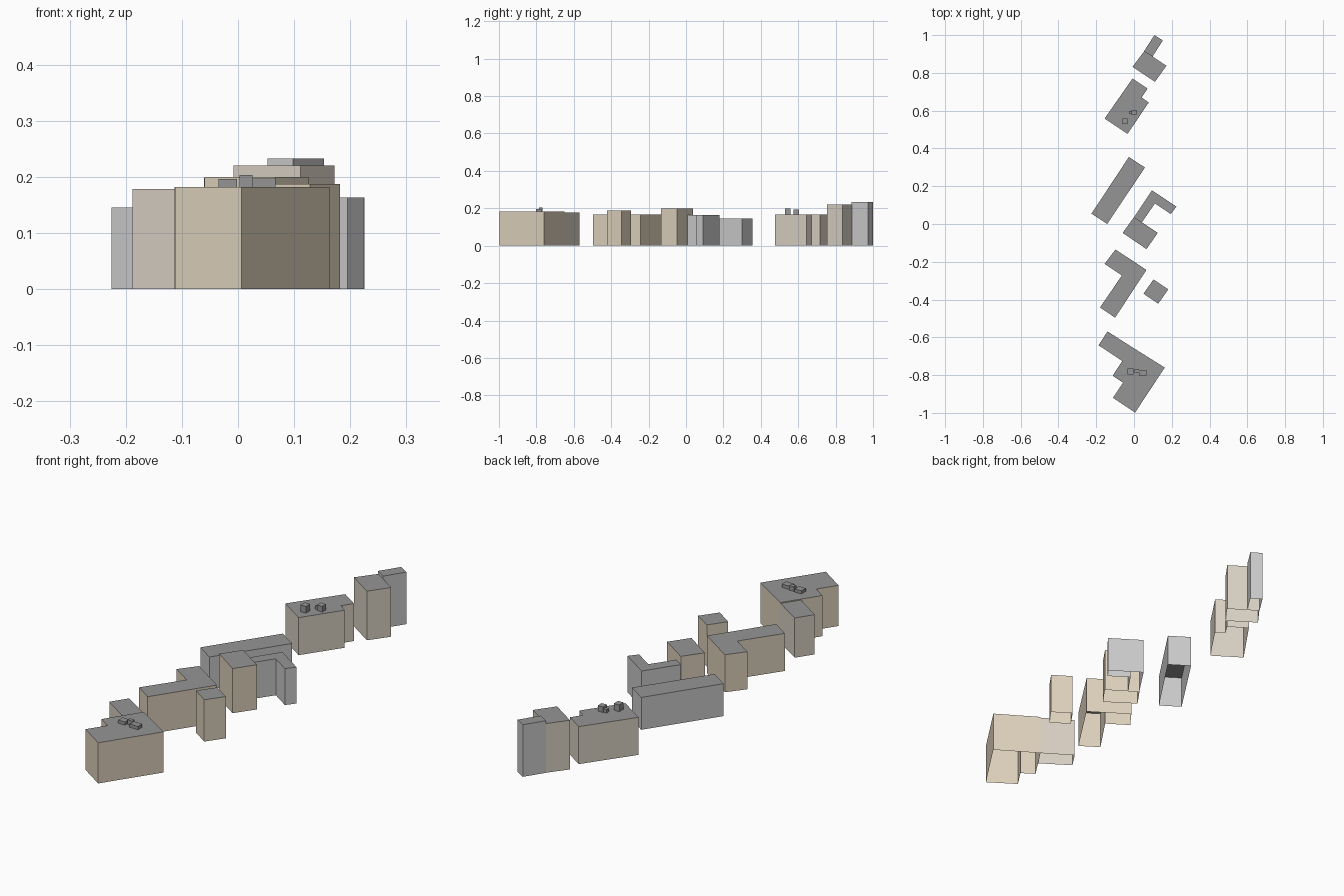
import bpy, bmesh

if "Cube" in bpy.data.objects:
    bpy.data.objects.remove(bpy.data.objects["Cube"])


def material(name, rgb):
    m = bpy.data.materials.new(name)
    m.diffuse_color = (*rgb, 1)
    m.use_nodes = True
    m.node_tree.nodes["Principled BSDF"].inputs["Base Color"].default_value = m.diffuse_color
    return m


ROOF = material("roof_grey", (0.3, 0.3, 0.3))
BEIGE = material("beige_wall", (0.74, 0.65, 0.51))
PALE = material("pale_wall", (0.70, 0.64, 0.55))
GREY = material("grey_wall", (0.64, 0.64, 0.63))


def block(name, outline, top, wall, base=0.0):
    """Flat-roofed shell, open underneath: roof outline extruded down into walls."""
    bm = bmesh.new()
    low = [bm.verts.new((x, y, base)) for x, y in outline]
    high = [bm.verts.new((x, y, top)) for x, y in outline]
    n = len(outline)
    roof = bm.faces.new(high)
    roof.normal_update()
    flip = roof.normal.z < 0
    for i in range(n):
        j = (i + 1) % n
        bm.faces.new((low[i], low[j], high[j], high[i])).material_index = 1
    if flip:
        bmesh.ops.reverse_faces(bm, faces=bm.faces[:])
    mesh = bpy.data.meshes.new(name)
    bm.to_mesh(mesh)
    bm.free()
    mesh.materials.append(ROOF)
    mesh.materials.append(wall)
    ob = bpy.data.objects.new(name, mesh)
    bpy.context.collection.objects.link(ob)


def roof_unit(name, x0, x1, y0, y1, base, top):
    block(name, [(x0, y0), (x1, y0), (x1, y1), (x0, y1)], top, ROOF, base)


# Back tower with its narrow wing
block("back_wing", [(.108, 1.0), (.153, .972), (.098, .886), (.053, .915)], .233, GREY)
block("back_tower", [(-.008, .832), (.054, .915), (.172, .838), (.111, .753)], .22, PALE)

# Notched block
block("notched_block", [(-.008, .77), (.072, .717), (.041, .67), (.078, .643),
                        (-.034, .477), (-.156, .558)], .168, PALE)

# Long bar
block("long_bar", [(-.027, .355), (.058, .299), (-.142, .0), (-.225, .055)], .145, GREY)

# Middle tower with hooked wing
block("hooked_wing", [(.095, .178), (.225, .092), (.195, .053), (.111, .109),
                      (.041, .008), (.0, .036)], .163, GREY)
block("middle_tower", [(.0, .037), (.126, -.047), (.066, -.133), (-.06, -.047)], .20, BEIGE)

# L-shaped block and small tower
block("l_block", [(-.098, -.135), (.066, -.243), (-.1, -.496), (-.18, -.442),
                  (-.064, -.272), (-.156, -.211)], .168, BEIGE)
block("small_tower", [(.103, -.294), (.182, -.346), (.128, -.422), (.05, -.369)], .187, BEIGE)

# Front block and its lower side arm
block("front_block", [(-.013, -.65), (.163, -.76), (.006, -.998), (-.111, -.92),
                      (-.058, -.84), (-.113, -.803), (-.062, -.725)], .182, BEIGE)
block("front_arm", [(-.14, -.569), (-.013, -.65), (-.062, -.725), (-.188, -.642)], .178, PALE)

# Rooftop plant boxes
for i, unit in enumerate([
        (-.061, -.034, .529, .559, .168, .198),
        (-.012, .014, .576, .603, .168, .193),
        (-.026, -.012, .583, .599, .168, .183),
        (-.035, -.002, -.797, -.766, .182, .196),
        (.003, .026, -.785, -.768, .182, .203),
        (.026, .067, -.803, -.773, .182, .197)]):
    roof_unit(f"roof_unit_{i + 1}", *unit)
